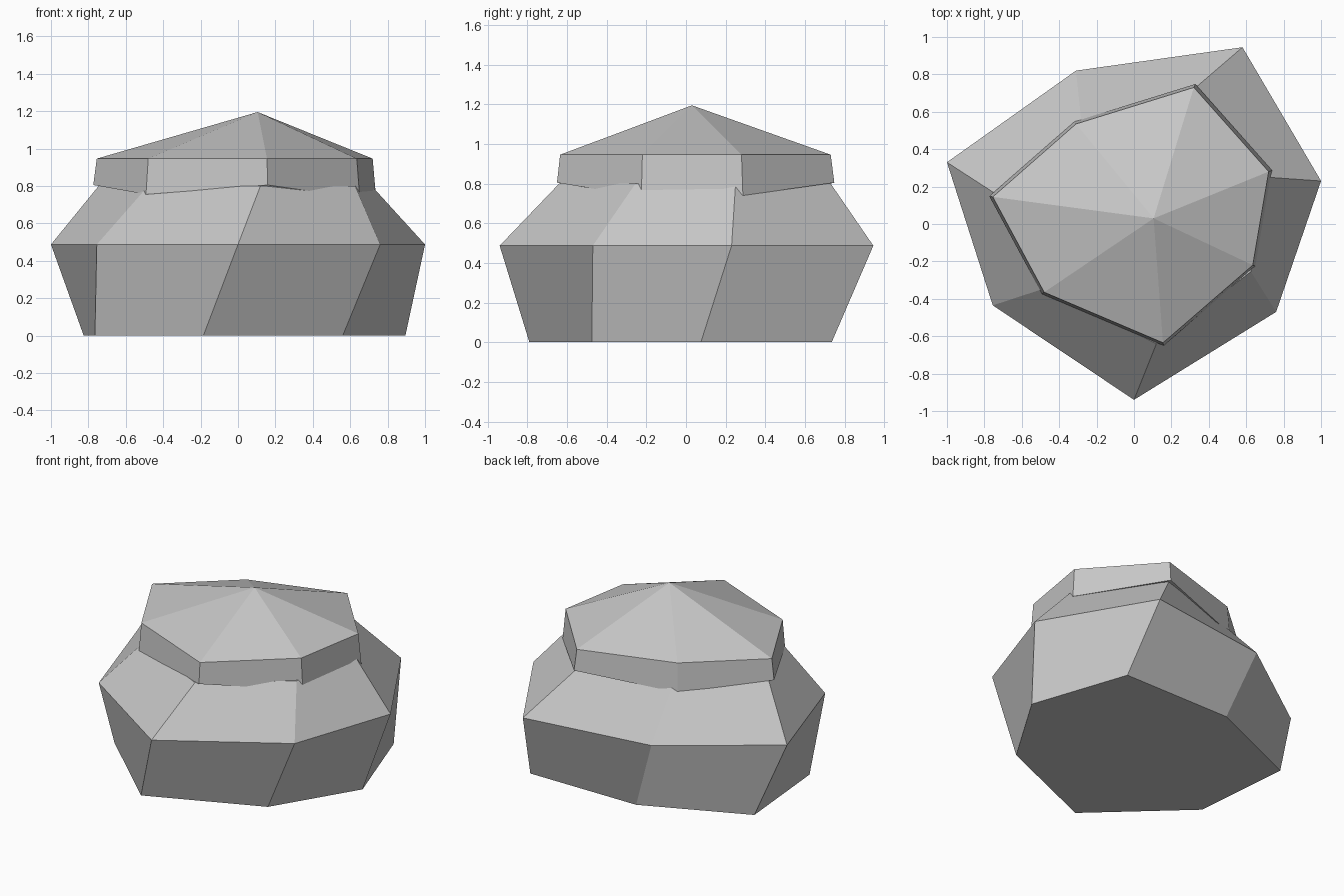
import bpy
import bmesh

if "Cube" in bpy.data.objects:
    bpy.data.objects.remove(bpy.data.objects["Cube"])

# Single stone-grey material
grey = bpy.data.materials.new("stone_grey")
grey.diffuse_color = (0.57, 0.57, 0.57, 1.0)
grey.use_nodes = True
grey.node_tree.nodes["Principled BSDF"].inputs["Base Color"].default_value = grey.diffuse_color


def build_loft(name, rings, apex=None):
    """Flat-shaded solid through seven-sided rings, ending flat or in a point."""
    bm = bmesh.new()
    loops = [[bm.verts.new(p) for p in ring] for ring in rings]
    n = len(loops[0])
    for low, high in zip(loops, loops[1:]):
        for i in range(n):
            j = (i + 1) % n
            bm.faces.new((low[i], low[j], high[j], high[i]))
    bm.faces.new(loops[0][::-1])
    if apex:
        tip = bm.verts.new(apex)
        for i in range(n):
            bm.faces.new((loops[-1][i], loops[-1][(i + 1) % n], tip))
    else:
        bm.faces.new(loops[-1])
    bmesh.ops.recalc_face_normals(bm, faces=bm.faces)
    mesh = bpy.data.meshes.new(name)
    bm.to_mesh(mesh)
    bm.free()
    mesh.materials.append(grey)
    obj = bpy.data.objects.new(name, mesh)
    bpy.context.collection.objects.link(obj)
    return obj


def level(points, z):
    return [(x, y, z) for x, y in points]


# Lower rock: narrow foot, wide belt, sloping shoulder
foot = [(-0.825, 0.435), (-0.765, -0.25), (-0.185, -0.79), (0.56, -0.475),
        (0.895, 0.075), (0.67, 0.735), (-0.135, 0.735)]
belt = [(-1.0, 0.33), (-0.755, -0.435), (0.0, -0.94), (0.76, -0.47),
        (1.0, 0.23), (0.58, 0.945), (-0.31, 0.82)]
shoulder = [(-0.745, 0.165), (-0.48, -0.345), (0.12, -0.64), (0.625, -0.255),
            (0.715, 0.25), (0.33, 0.73), (-0.28, 0.535)]
build_loft("lower_rock", [level(foot, 0.0), level(belt, 0.487), level(shoulder, 0.80)])

# Cap rock: slightly flared rim with an uneven lower edge, and a pointed top
rim = [(-0.755, 0.145), (-0.48, -0.365), (0.155, -0.635), (0.635, -0.22),
       (0.72, 0.28), (0.32, 0.73), (-0.31, 0.535)]
rim_depths = [0.805, 0.755, 0.805, 0.735, 0.74, 0.805, 0.75]
flare = 1.025
lower_rim = [(x * flare, y * flare, z) for (x, y), z in zip(rim, rim_depths)]
build_loft("cap_rock", [lower_rim, level(rim, 0.946)], apex=(0.105, 0.03, 1.195))
